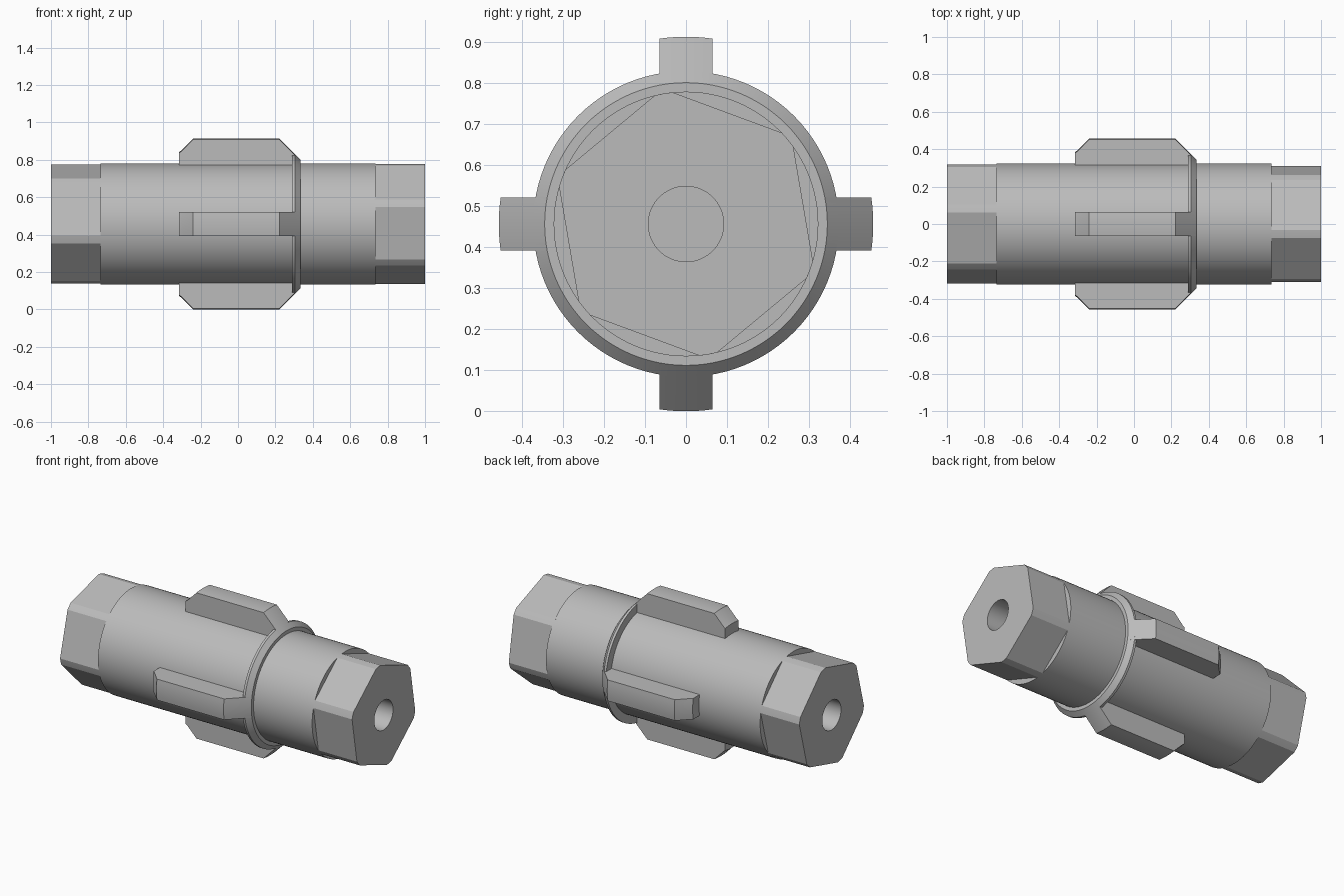
import bpy, bmesh
from math import sin, cos, pi, sqrt, acos, radians

if "Cube" in bpy.data.objects:
    bpy.data.objects.remove(bpy.data.objects["Cube"], do_unlink=True)

AXIS_Z = 0.457
BODY_R = 0.323
FLAT_R = 0.29
BORE_R = 0.092

grey = bpy.data.materials.new("plain grey")
grey.use_nodes = True
colour = (0.5, 0.5, 0.5, 1)
grey.diffuse_color = colour
grey.node_tree.nodes["Principled BSDF"].inputs["Base Color"].default_value = colour


def finish(name, bm):
    bmesh.ops.recalc_face_normals(bm, faces=bm.faces)
    mesh = bpy.data.meshes.new(name)
    bm.to_mesh(mesh)
    bm.free()
    mesh.materials.append(grey)
    obj = bpy.data.objects.new(name, mesh)
    obj.location.z = AXIS_Z
    bpy.context.collection.objects.link(obj)
    bpy.ops.object.select_all(action='DESELECT')
    obj.select_set(True)
    bpy.context.view_layer.objects.active = obj
    bpy.ops.object.shade_smooth_by_angle(angle=radians(20))
    return obj


def loft(name, sections, closed=False):
    """Skin equal-length loops; cap the ends or join last to first."""
    bm = bmesh.new()
    rings = [[bm.verts.new(p) for p in s] for s in sections]
    pairs = list(zip(rings, rings[1:]))
    if closed:
        pairs.append((rings[-1], rings[0]))
    else:
        bm.faces.new(rings[0])
        bm.faces.new(rings[-1])
    for a, b in pairs:
        for i in range(len(a)):
            j = (i + 1) % len(a)
            bm.faces.new((a[i], a[j], b[j], b[i]))
    return finish(name, bm)


def circle(x, r, angles):
    return [(x, r * cos(a), r * sin(a)) for a in angles]


ROUND = [2 * pi * i / 96 for i in range(96)]

# Central round shaft
loft("shaft", [circle(x, BODY_R, ROUND) for x in (-0.735, 0.735)])

# Chamfered collar
collar = [(0.29, 0.31), (0.29, 0.373), (0.305, 0.373), (0.333, 0.345), (0.333, 0.31)]
loft("collar", [circle(x, r, ROUND) for x, r in collar], closed=True)


# Hexagonal ends with rounded corners and a blind bore
def hex_end(name, side, turn):
    half = acos(FLAT_R / BODY_R)
    offsets = [half * k / 5 for k in range(-5, 6)] + [pi / 6]
    spots = [(turn + k * pi / 3 + d, d) for k in range(6) for d in offsets]
    angles = [a for a, d in spots]

    def outline(x):
        radii = [min(BODY_R, FLAT_R / cos(d)) for a, d in spots]
        return [(x, r * cos(a), r * sin(a)) for (a, d), r in zip(spots, radii)]

    loft(name, [outline(side * 0.73), outline(side),
                circle(side, BORE_R, angles), circle(side * 0.6, BORE_R, angles)])


hex_end("right_hex_end", 1, radians(9.7))
hex_end("left_hex_end", -1, radians(45))

# Four lugs around the shaft, tops following the outer radius
lug = [(-0.315, 0.3), (-0.315, 0.385), (-0.303, 0.393), (-0.24, 0.457),
       (0.221, 0.457), (0.333, 0.345), (0.333, 0.3)]
for k, place in enumerate(("back", "top", "front", "bottom")):
    slices = []
    for i in range(7):
        w = 0.065 * (i / 3 - 1)
        slices.append([(x, w, sqrt(r * r - w * w)) for x, r in lug])
    obj = loft(place + "_lug", slices)
    obj.rotation_euler.x = (k - 1) * pi / 2
